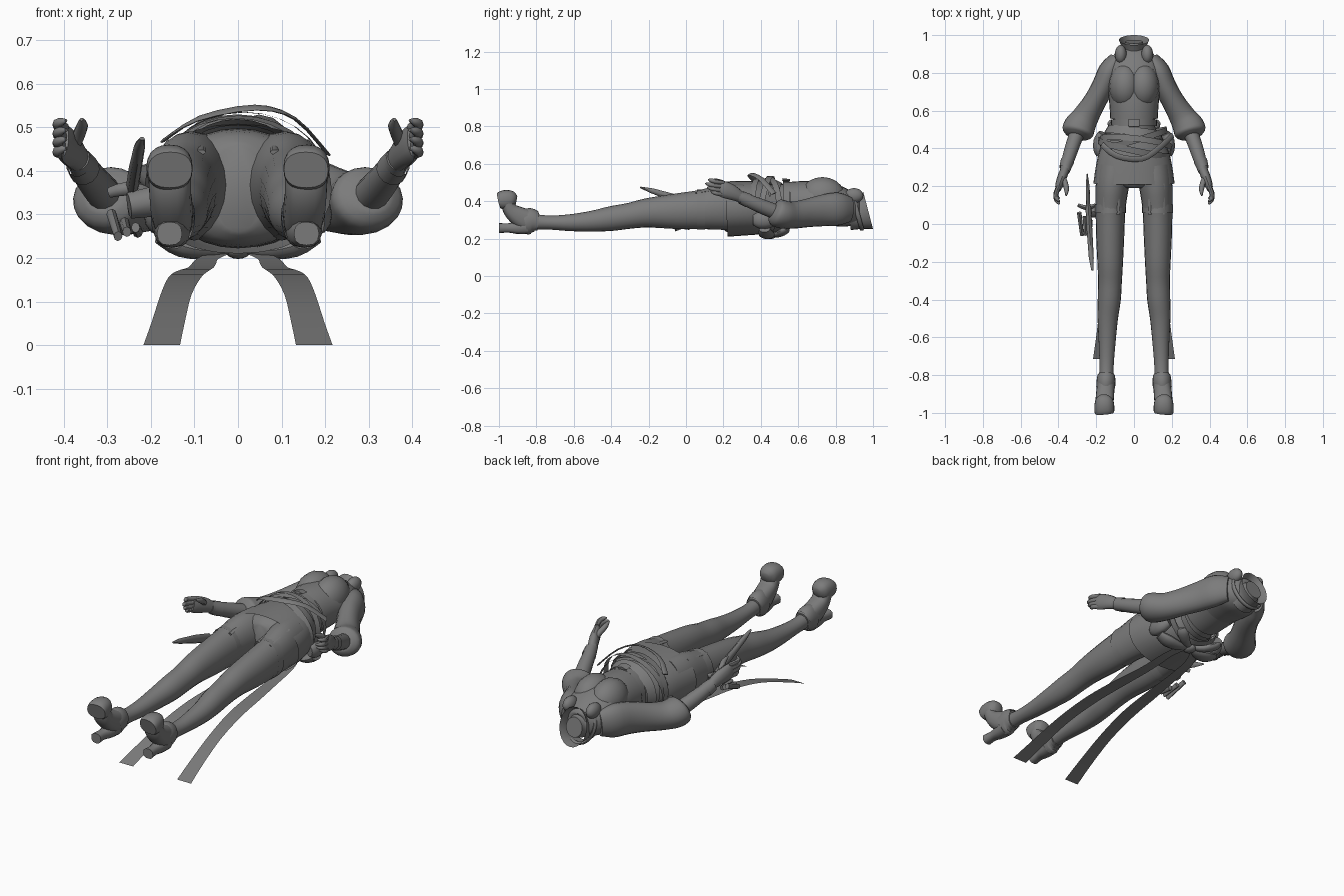
import bpy, math
from mathutils import Vector as V

grey = bpy.data.materials.new("plain grey")
grey.diffuse_color = (0.2, 0.2, 0.2, 1)


def make(name, verts, faces, angle=45):
    me = bpy.data.meshes.new(name)
    me.from_pydata([tuple(v) for v in verts], [], faces)
    me.materials.append(grey)
    ob = bpy.data.objects.new(name, me)
    bpy.context.collection.objects.link(ob)
    bpy.ops.object.select_all(action='DESELECT')
    ob.select_set(True)
    bpy.context.view_layer.objects.active = ob
    bpy.ops.object.mode_set(mode='EDIT')
    bpy.ops.mesh.select_all(action='SELECT')
    bpy.ops.mesh.normals_make_consistent(inside=False)
    bpy.ops.object.mode_set(mode='OBJECT')
    bpy.ops.object.shade_smooth_by_angle(angle=math.radians(angle))
    return ob


def spline(rows, steps):
    """Smooth curve through rows of any width."""
    out = []
    for i in range(len(rows) - 1):
        p = [rows[max(0, min(len(rows) - 1, i + k))] for k in (-1, 0, 1, 2)]
        for s in range(steps):
            t = s / steps
            out.append([0.5 * (2 * b + (c - a) * t + (2 * a - 5 * b + 4 * c - d) * t * t
                               + (3 * b - a - 3 * c + d) * t ** 3) for a, b, c, d in zip(*p)])
    return out + [list(rows[-1])]


def tube(name, rows, n=20, steps=3, cap=True, up=(0, 0, 1), power=1.0):
    """Skin over rows of x, y, z, side radius, up radius."""
    rows = spline(rows, steps) if steps > 1 else rows
    pts = [V(r[:3]) for r in rows]
    verts, faces = [], []
    for i, r in enumerate(rows):
        t = (pts[min(i + 1, len(pts) - 1)] - pts[max(i - 1, 0)]).normalized()
        u = V(up)
        u = (u - t * u.dot(t)).normalized()
        side = t.cross(u)
        for k in range(n):
            a = math.tau * k / n
            c, s = math.cos(a), math.sin(a)
            c, s = (math.copysign(abs(q) ** power, q) for q in (c, s))
            verts.append(pts[i] + side * c * r[3] + u * s * r[4])
    for i in range(len(rows) - 1):
        for k in range(n):
            a, b = i * n + k, i * n + (k + 1) % n
            faces.append((a, b, b + n, a + n))
    if cap:
        faces += [tuple(range(n)), tuple(range(len(verts) - n, len(verts)))]
    return make(name, verts, faces)


def mirrored(name, rows, **kw):
    for side, s in (("left", 1), ("right", -1)):
        tube(side + "_" + name, [(r[0] * s,) + tuple(r[1:]) for r in rows], **kw)


def ball(name, loc, scale):
    rows = [(loc[0], loc[1] - scale[1] * math.cos(a), loc[2],
             scale[0] * math.sin(a) + 1e-4, scale[2] * math.sin(a) + 1e-4)
            for a in [math.pi * i / 10 for i in range(11)]]
    tube(name, rows, n=16, steps=1)


def band(name, c, axis, rx, rz, w, flare=0.0):
    """Open strap around an axis."""
    d = V(axis).normalized() * w / 2
    a, b = V(c) - d, V(c) + d
    tube(name, [(*a, rx, rz), (*b, rx + flare, rz + flare)], n=28, steps=1, cap=False)


# torso, from pelvis to neck
tube("torso", [(0, .19, .36, .06, .10), (0, .23, .36, .15, .13), (0, .32, .36, .175, .138),
               (0, .42, .365, .155, .13), (0, .52, .375, .11, .115), (0, .60, .385, .122, .116),
               (0, .70, .388, .135, .117), (0, .78, .380, .145, .113), (0, .85, .36, .138, .10),
               (0, .885, .35, .115, .088), (0, .915, .342, .085, .072), (0, .935, .34, .055, .06),
               (0, .965, .345, .048, .052)], n=28)
for s, side in ((1, "left"), (-1, "right")):
    ball(side + "_bust", (.048 * s, .73, .425), (.086, .12, .104))
# short jacket hem
tube("jacket_hem", [(0, .56, .38, .126, .123), (0, .63, .385, .130, .123), (0, .70, .388, .137, .119)],
     n=28, cap=False)
# skirt
tube("skirt", [(0, .215, .358, .215, .148), (0, .30, .362, .203, .146), (0, .38, .365, .185, .143),
               (0, .45, .37, .155, .135)], n=28, cap=False, power=.92)
# collar
tube("collar", [(0, .87, .33, .078, .085), (0, .925, .338, .064, .088), (0, .974, .350, .080, .103)],
     n=24, cap=False)
# headphones resting on the collar
for s, side in ((1, "left"), (-1, "right")):
    ball(side + "_ear_cup", (.07 * s, .898, .430), (.031, .05, .04))
tube("headphone_band", [(.09 * math.cos(a), .91 + .03 * math.sin(-a), .36 + .11 * math.sin(a), .008, .012)
                        for a in [math.radians(150 + 24 * i) for i in range(11)]], n=8, up=(0, 1, 0), steps=2)

# legs
mirrored("leg", [(.10, .30, .365, .095, .125), (.115, .20, .367, .088, .121), (.124, .08, .355, .079, .105),
                 (.126, -.05, .346, .075, .095), (.126, -.20, .338, .068, .079),
                 (.127, -.30, .322, .063, .069), (.131, -.40, .307, .061, .066), (.139, -.50, .293, .054, .056),
                 (.142, -.62, .285, .045, .045), (.145, -.74, .286, .038, .037), (.147, -.84, .292, .038, .045)])
# shoes: instep, toe cap with flat sole, heel, cuff
mirrored("shoe_instep", [(.146, -.79, .290, .040, .046), (.149, -.85, .298, .046, .058),
                         (.153, -.90, .322, .048, .052), (.156, -.94, .355, .048, .040),
                         (.157, -.957, .40, .049, .033)], power=.8)
mirrored("toe_cap", [(.156, -1.0, .402, .051, .042), (.157, -.985, .405, .053, .050), (.157, -.955, .408, .052, .052),
                     (.157, -.925, .408, .044, .044), (.156, -.907, .405, .022, .022)], power=.85)
mirrored("heel", [(.151, -.85, .265, .042, .042), (.153, -.90, .258, .035, .034), (.156, -.95, .257, .026, .025),
                  (.157, -1.0, .256, .029, .027)], n=12, power=.8)
mirrored("ankle_cuff", [(.147, -.80, .29, .046, .055), (.148, -.83, .295, .050, .068),
                        (.150, -.865, .288, .050, .070)], cap=False)

# sleeves with a gathered cuff, then forearms
mirrored("sleeve", [(.09, .875, .355, .04, .068), (.128, .815, .358, .058, .088), (.163, .73, .350, .060, .084),
                    (.207, .65, .337, .060, .076), (.255, .57, .325, .070, .072), (.288, .515, .330, .084, .076),
                    (.300, .48, .340, .080, .072), (.305, .462, .348, .045, .045)])
mirrored("forearm", [(.295, .50, .335, .04, .04), (.320, .43, .362, .038, .040), (.346, .35, .395, .034, .036),
                     (.366, .28, .428, .026, .030)], n=14)
mirrored("wrist_cuff", [(.352, .335, .402, .036, .038), (.365, .295, .42, .031, .035)], steps=1, n=14, cap=False)
# hands
mirrored("palm", [(.364, .29, .424, .024, .030), (.380, .25, .445, .025, .040), (.396, .205, .462, .021, .044),
                  (.402, .18, .47, .014, .040)], n=12)
for i in range(4):
    z, ln = .436 + .021 * i, (.055, .075, .085, .07)[i]
    mirrored("finger_%d" % (i + 1),
             [(.398, .20, z, .012, .012), (.414, .19 - ln * .45, z + .006, .012, .012),
              (.409, .19 - ln * .8, z + .012, .011, .011), (.394, .19 - ln, z + .016, .004, .004)], n=8, steps=2)
mirrored("thumb", [(.378, .25, .455, .015, .015), (.364, .215, .485, .015, .015), (.357, .18, .505, .013, .013),
                   (.359, .15, .518, .004, .004)], n=8, steps=2)

# waist belts, each tilted a little differently
band("waist_belt", (0, .535, .375), (0, 1, 0), .122, .13, .035)
band("hip_belt_low", (0, .40, .372), (.22, 1, .08), .192, .150, .035, .004)
band("hip_belt_high", (0, .45, .375), (-.28, 1, .06), .180, .150, .032, .004)
band("hip_belt_loose", (.01, .425, .380), (.12, 1, -.18), .190, .155, .032, .004)
band("waist_wrap", (0, .485, .372), (.12, 1, -.05), .158, .146, .045, -.02)
tube("belt_buckle", [(0, .515, .515, .03, .008), (0, .555, .51, .03, .008)], n=4, steps=1)
# loose strap over the front of the hips
tube("front_strap", [(-.17, .42, .47, .016, .004), (-.09, .36, .52, .016, .004), (.04, .345, .545, .016, .004),
                     (.13, .40, .52, .016, .004), (.205, .47, .44, .016, .004)], n=8, up=(0, -.4, 1))
# pouches at the sides of the belt
mirrored("hip_pouch", [(.165, .48, .31, .025, .03), (.18, .44, .30, .034, .045), (.182, .39, .30, .032, .045),
                       (.18, .36, .30, .018, .028)], n=12)

# thigh garters with small clasps
for s, side in ((1, "left"), (-1, "right")):
    band(side + "_garter", (.125 * s, .08, .355), (0, 1, 0), .082, .107, .045)
    for j, x in enumerate((.085, .155)):
        tube("%s_garter_clip_%d" % (side, j + 1), [(x * s, .215, .468, .010, .005), (x * s, .13, .455, .010, .005),
             (x * s, .05, .443, .012, .006)], n=6, steps=1)

# bow at the back of the waist
mirrored("bow_loop_large", [(.01, .45, .228, .016, .012), (.06, .44, .216, .032, .018), (.13, .43, .226, .044, .024),
                            (.18, .42, .25, .03, .018)], n=12)
mirrored("bow_loop_small", [(.01, .46, .226, .014, .012), (.06, .49, .222, .024, .016), (.11, .525, .24, .03, .018),
                            (.13, .54, .255, .016, .01)], n=12)
ball("bow_knot", (0, .45, .218), (.03, .035, .02))
# long trailing ribbons: y, z, inner x, outer x
trail = spline([(.44, .212, .015, .07), (.36, .198, .045, .095), (.29, .188, .05, .105), (.18, .178, .056, .115),
                (0, .17, .068, .14), (-.2, .155, .085, .16), (-.4, .115, .107, .178), (-.58, .053, .122, .198),
                (-.715, 0, .133, .217)], 3)
for s, side in ((1, "left"), (-1, "right")):
    verts = [(x * s, y, z) for y, z, a, b in trail for x in (a, b)]
    make(side + "_ribbon_tail", verts, [(2 * i, 2 * i + 1, 2 * i + 3, 2 * i + 2) for i in range(len(trail) - 1)])

# sloping dagger with guard, and small tools on one thigh
tube("dagger_grip", [(-.248, .265, .30, .003, .004), (-.245, .20, .325, .010, .016), (-.242, .09, .365, .011, .018)],
     n=8, steps=1)
tube("dagger_guard", [(-.295, .10, .35, .009, .012), (-.25, .085, .36, .013, .016), (-.205, .10, .35, .009, .012)],
     n=8, steps=2)
tube("dagger_blade", [(-.242, .09, .365, .015, .024), (-.235, -.04, .41, .015, .022), (-.226, -.18, .455, .013, .014),
                      (-.22, -.245, .474, .006, .004)], n=8, steps=1)
for i in range(3):
    tube("thigh_tool_%d" % (i + 1), [(-.29 + .03 * i, .06 - .02 * i, .30 - .02 * i, .012, .014),
         (-.275 + .02 * i, -.06, .25 + .01 * i, .010, .012)], n=8, steps=1)
tube("thigh_holder", [(-.19, .07, .33, .035, .035), (-.25, .06, .32, .025, .03)], n=8, steps=1)
